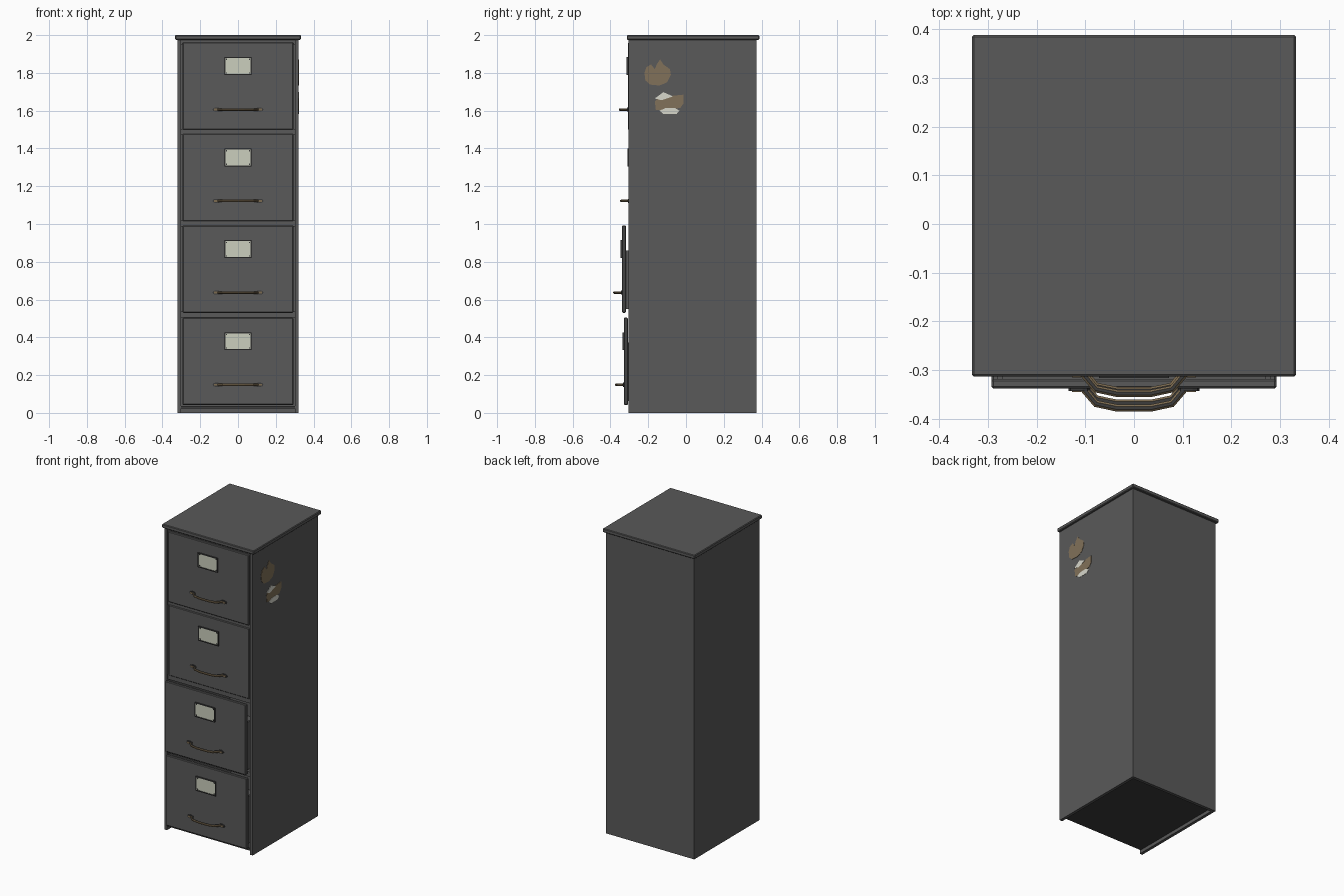
import bpy, bmesh, math
from mathutils import Vector

cube = bpy.data.objects.get("Cube")
if cube:
    bpy.data.objects.remove(cube, do_unlink=True)


def material(name, rgb):
    m = bpy.data.materials.new(name)
    m.use_nodes = True
    col = (*rgb, 1)
    m.diffuse_color = col
    bsdf = m.node_tree.nodes["Principled BSDF"]
    bsdf.inputs["Base Color"].default_value = col
    bsdf.inputs["Roughness"].default_value = 0.7
    return m


GREY = material("painted grey steel", (0.1, 0.1, 0.1))
DARK = material("dark trim", (0.045, 0.045, 0.045))
BRONZE = material("worn bronze", (0.2, 0.145, 0.08))
CARD = material("label card", (0.6, 0.62, 0.51))
TAN = material("tan sticker", (0.22, 0.165, 0.1))
CREAM = material("cream sticker", (0.68, 0.68, 0.6))


def finish(name, bm, *mats):
    bmesh.ops.recalc_face_normals(bm, faces=bm.faces)
    me = bpy.data.meshes.new(name)
    bm.to_mesh(me)
    bm.free()
    for m in mats:
        me.materials.append(m)
    ob = bpy.data.objects.new(name, me)
    bpy.context.collection.objects.link(ob)
    return ob


def add_box(bm, x, y, z):
    """Add a box spanning the given (low, high) ranges."""
    verts = bmesh.ops.create_cube(bm, size=1)["verts"]
    for v in verts:
        v.co = [r[0] if c < 0 else r[1] for c, r in zip(v.co, (x, y, z))]


def boxes(name, mat, *ranges, bevel=0):
    bm = bmesh.new()
    for r in ranges:
        add_box(bm, *r)
    ob = finish(name, bm, mat)
    if bevel:
        mod = ob.modifiers.new("Bevel", "BEVEL")
        mod.width = bevel
        mod.segments = 1
    return ob


def prism(name, mat, points, origin, u, v, depth):
    """Extrude a flat outline given in (u, v) coordinates."""
    u, v = Vector(u), Vector(v)
    bm = bmesh.new()
    face = bm.faces.new([bm.verts.new(Vector(origin) + u * a + v * b) for a, b in points])
    ext = bmesh.ops.extrude_face_region(bm, geom=[face])["geom"]
    moved = [e for e in ext if isinstance(e, bmesh.types.BMVert)]
    bmesh.ops.translate(bm, verts=moved, vec=u.cross(v) * depth)
    return finish(name, bm, mat)


# Cabinet carcass
W, FRONT, BACK, TOP = 0.32, -0.305, 0.372, 1.975
boxes("cabinet_sides", GREY,
      *[((min(s * W, s * 0.301), max(s * W, s * 0.301)), (FRONT, BACK), (0, TOP)) for s in (-1, 1)])
boxes("cabinet_back", GREY, ((-0.301, 0.301), (0.352, BACK), (0, TOP)))
boxes("cabinet_floor", DARK, ((-0.301, 0.301), (-0.298, 0.352), (0.022, 0.036)))
boxes("cabinet_top", GREY, ((-0.333, 0.333), (-0.313, 0.388), (TOP, 2.0)), bevel=0.004)
boxes("front_rails", GREY,
      *[((-0.301, 0.301), (-0.296, -0.27), (z - 0.016, z + 0.016)) for z in (0.52, 1.002, 1.488, 1.965)])


def handle(name, y, z):
    # Faceted bow swept with an octagonal section
    half = [(0.104, 0.0), (0.078, -0.031), (0.035, -0.04)]
    path = [Vector((-a, b, 0)) for a, b in half] + [Vector((a, b, 0)) for a, b in reversed(half)]
    bm = bmesh.new()
    rings = []
    for i, p in enumerate(path):
        t = (path[min(i + 1, len(path) - 1)] - path[max(i - 1, 0)]).normalized()
        n = Vector((-t.y, t.x, 0))
        ring = []
        for k in range(8):
            a = math.tau * (k + 0.5) / 8
            off = n * math.cos(a) * 0.008 + Vector((0, 0, math.sin(a) * 0.007))
            ring.append(bm.verts.new(p + off + Vector((0, y, z))))
        rings.append(ring)
    for a, b in zip(rings, rings[1:]):
        for k in range(8):
            j = (k + 1) % 8
            bm.faces.new((a[k], a[j], b[j], b[k]))
    bm.faces.new(rings[0])
    bm.faces.new(rings[-1])
    bmesh.ops.recalc_face_normals(bm, faces=bm.faces)
    for f in bm.faces:
        f.material_index = int(abs(f.normal.z) > 0.9)
    finish(name + "_handle", bm, BRONZE, DARK)
    # Rounded mounting plates
    for side, s in (("left", 1), ("right", -1)):
        oval = [(0.022 * math.cos(math.tau * k / 10), 0.012 * math.sin(math.tau * k / 10))
                for k in range(10)]
        prism(f"{name}_{side}_handle_mount", DARK, oval, (s * 0.113, y, z),
              (1, 0, 0), (0, 0, 1), 0.005)
        boxes(f"{name}_{side}_handle_rivet", BRONZE,
              ((s * 0.118 - 0.009, s * 0.118 + 0.009), (y - 0.007, y), (z - 0.005, z + 0.005)))


def label(name, y, z):
    w, h, t = 0.072, 0.047, 0.005
    d = (y - 0.008, y)
    boxes(name + "_label_frame", DARK,
          ((-w, w), d, (z + h - t, z + h)), ((-w, w), d, (z - h, z - h + t)),
          ((-w, -w + t), d, (z - h, z + h)), ((w - t, w), d, (z - h, z + h)))
    boxes(name + "_label_card", CARD, ((-w + t, w - t), (y - 0.004, y), (z - h + t, z + h - t)))
    # Small corner pins
    boxes(name + "_label_pins", DARK,
          *[((x - 0.003, x + 0.003), (y - 0.006, y), (zz - 0.003, zz + 0.003))
            for x in (-0.061, 0.061) for zz in (z - 0.036, z + 0.036)])


# Drawers, bottom to top: name, low edge, front plane
for name, z0, y in (("bottom_drawer", 0.042, -0.328), ("lower_drawer", 0.53, -0.338),
                    ("upper_drawer", 1.015, -0.302), ("top_drawer", 1.499, -0.308)):
    z1 = z0 + 0.462
    boxes(name + "_front", GREY, ((-0.293, 0.293), (y, y + 0.02), (z0, z1)), bevel=0.004)
    # Open tray behind the front
    ya, yb, za, zb = y + 0.018, y + 0.65, z0 + 0.02, z0 + 0.33
    boxes(name + "_tray", GREY,
          ((-0.28, 0.28), (ya, yb), (za, za + 0.01)),
          ((-0.28, -0.27), (ya, yb), (za, zb)), ((0.27, 0.28), (ya, yb), (za, zb)),
          ((-0.28, 0.28), (yb - 0.01, yb), (za, zb)))
    label(name, y, z0 + 0.337)
    handle(name, y, z0 + 0.107)


# Peeling stickers on the left side panel
def sticker(name, mat, points, lift=0.0):
    prism(name, mat, points, (W + lift, 0, 0), (0, 1, 0), (0, 0, 1), 0.002)


sticker("upper_sticker", TAN, [
    (-0.22, 1.8), (-0.215, 1.76), (-0.19, 1.738), (-0.14, 1.733), (-0.1, 1.75), (-0.08, 1.79),
    (-0.085, 1.82), (-0.12, 1.845), (-0.137, 1.872), (-0.155, 1.845), (-0.165, 1.82),
    (-0.185, 1.845), (-0.21, 1.83)])
sticker("lower_sticker", TAN, [
    (-0.165, 1.65), (-0.16, 1.605), (-0.12, 1.6), (-0.03, 1.615), (-0.012, 1.64),
    (-0.012, 1.685), (-0.08, 1.678), (-0.15, 1.665)])
sticker("sticker_upper_scrap", CREAM, [
    (-0.165, 1.665), (-0.13, 1.655), (-0.07, 1.675), (-0.09, 1.685), (-0.12, 1.698)], 0.001)
sticker("sticker_lower_scrap", CREAM, [
    (-0.14, 1.6), (-0.12, 1.582), (-0.05, 1.582), (-0.035, 1.6), (-0.06, 1.615), (-0.11, 1.613)], 0.001)
